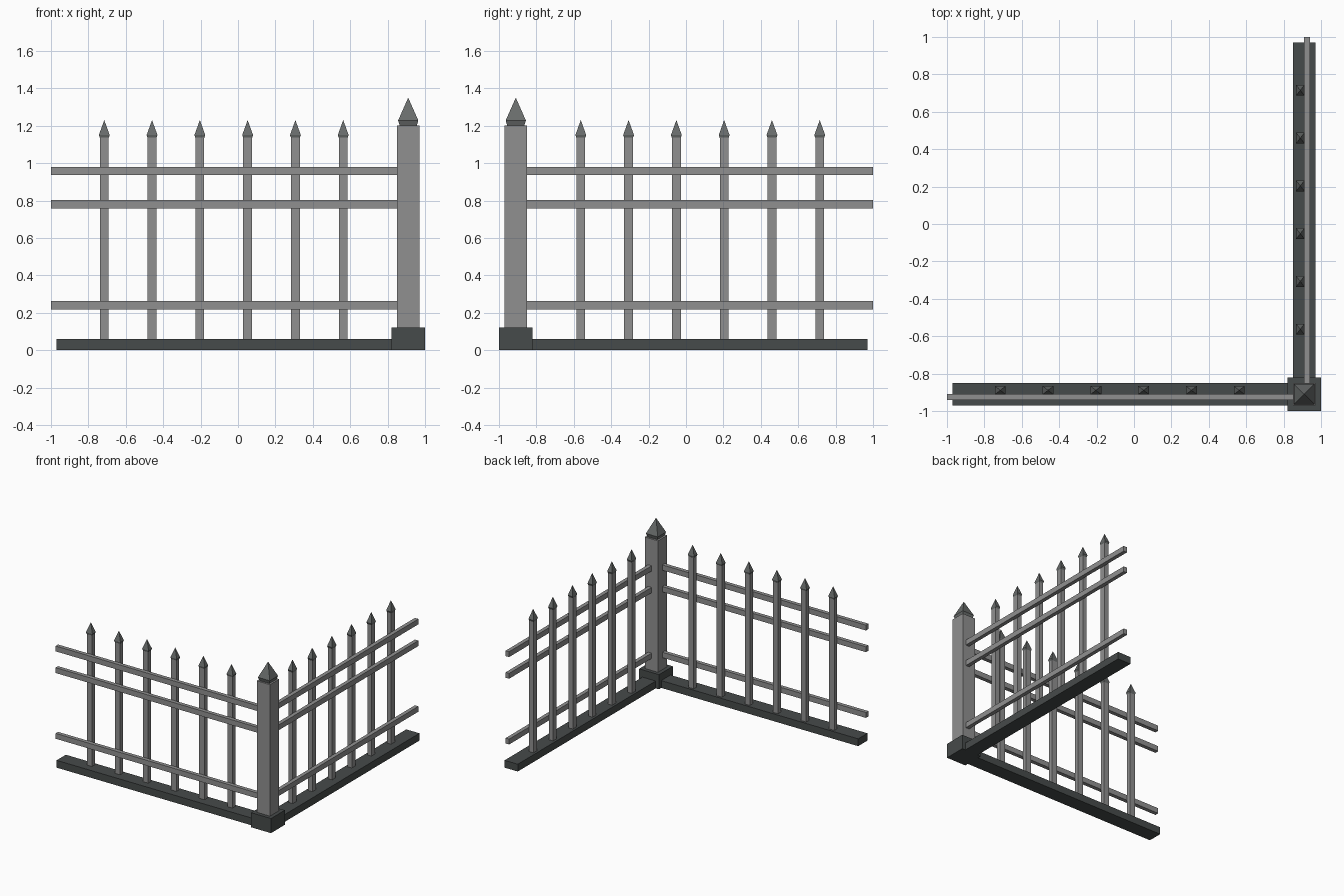
import bpy, bmesh
from mathutils import Matrix

if "Cube" in bpy.data.objects:
    bpy.data.objects.remove(bpy.data.objects["Cube"])


def material(name, r, g, b):
    m = bpy.data.materials.new(name)
    m.diffuse_color = (r, g, b, 1)
    m.use_nodes = True
    m.node_tree.nodes["Principled BSDF"].inputs["Base Color"].default_value = m.diffuse_color
    return m


METAL = material("grey metal", 0.28, 0.28, 0.28)
STONE = material("dark stone", 0.062, 0.070, 0.069)
TIP = material("dark grey tip", 0.14, 0.15, 0.148)

# The second wing is the first mirrored across the corner diagonal (x, y) -> (-y, -x)
SWAP = Matrix(((0, -1, 0, 0), (-1, 0, 0, 0), (0, 0, 1, 0), (0, 0, 0, 1)))


def finish(name, bm, mat, mirrored=False):
    if mirrored:
        bm.transform(SWAP)
    bmesh.ops.recalc_face_normals(bm, faces=bm.faces)
    mesh = bpy.data.meshes.new(name)
    bm.to_mesh(mesh)
    bm.free()
    mesh.materials.append(mat)
    ob = bpy.data.objects.new(name, mesh)
    bpy.context.collection.objects.link(ob)
    return ob


def box(name, x, y, z, mat, mirrored=False):
    bm = bmesh.new()
    bmesh.ops.create_cube(bm, size=1)
    for v in bm.verts:
        v.co = [lo if c < 0 else hi for c, (lo, hi) in zip(v.co, (x, y, z))]
    return finish(name, bm, mat, mirrored)


def spike(name, cx, cy, wx, wy, z0, z1, z2, foot, mat, mirrored=False):
    """Four-sided point: narrow foot at z0, widest at z1, apex at z2."""
    bm = bmesh.new()
    corners = ((-1, -1), (1, -1), (1, 1), (-1, 1))
    rings = [[bm.verts.new((cx + i * wx / 2 * s, cy + j * wy / 2 * s, z)) for i, j in corners]
             for s, z in ((foot, z0), (1, z1))]
    apex = bm.verts.new((cx, cy, z2))
    low, wide = rings
    bm.faces.new(low)
    for k in range(4):
        n = (k + 1) % 4
        bm.faces.new((low[k], low[n], wide[n], wide[k]))
        bm.faces.new((wide[k], wide[n], apex))
    return finish(name, bm, mat, mirrored)


# Corner post with footing and pointed cap
box("post_footing", (0.82, 1.0), (-1.0, -0.82), (0, 0.12), STONE)
box("corner_post", (0.85, 0.97), (-0.97, -0.85), (0.12, 1.20), METAL)
spike("post_cap", 0.91, -0.91, 0.108, 0.108, 1.20, 1.228, 1.35, 0.84, TIP)

# Two fence wings
for side, flip in (("front", False), ("right", True)):
    box(side + "_curb", (-0.97, 0.82), (-0.97, -0.85), (0, 0.06), STONE, flip)

    # Horizontal rails
    for z in (0.24, 0.78, 0.958):
        box(side + "_rail", (-1.0, 0.86), (-0.94, -0.908), (z - 0.022, z + 0.022), METAL, flip)

    # Pickets with pointed tips
    for i in range(6):
        x = -0.715 + i * 0.2555
        box(side + "_picket", (x - 0.0235, x + 0.0235), (-0.908, -0.87),
            (0.06, 1.136), METAL, flip)
        spike(side + "_picket_tip", x, -0.889, 0.058, 0.045, 1.134, 1.15, 1.23, 0.8, TIP, flip)
